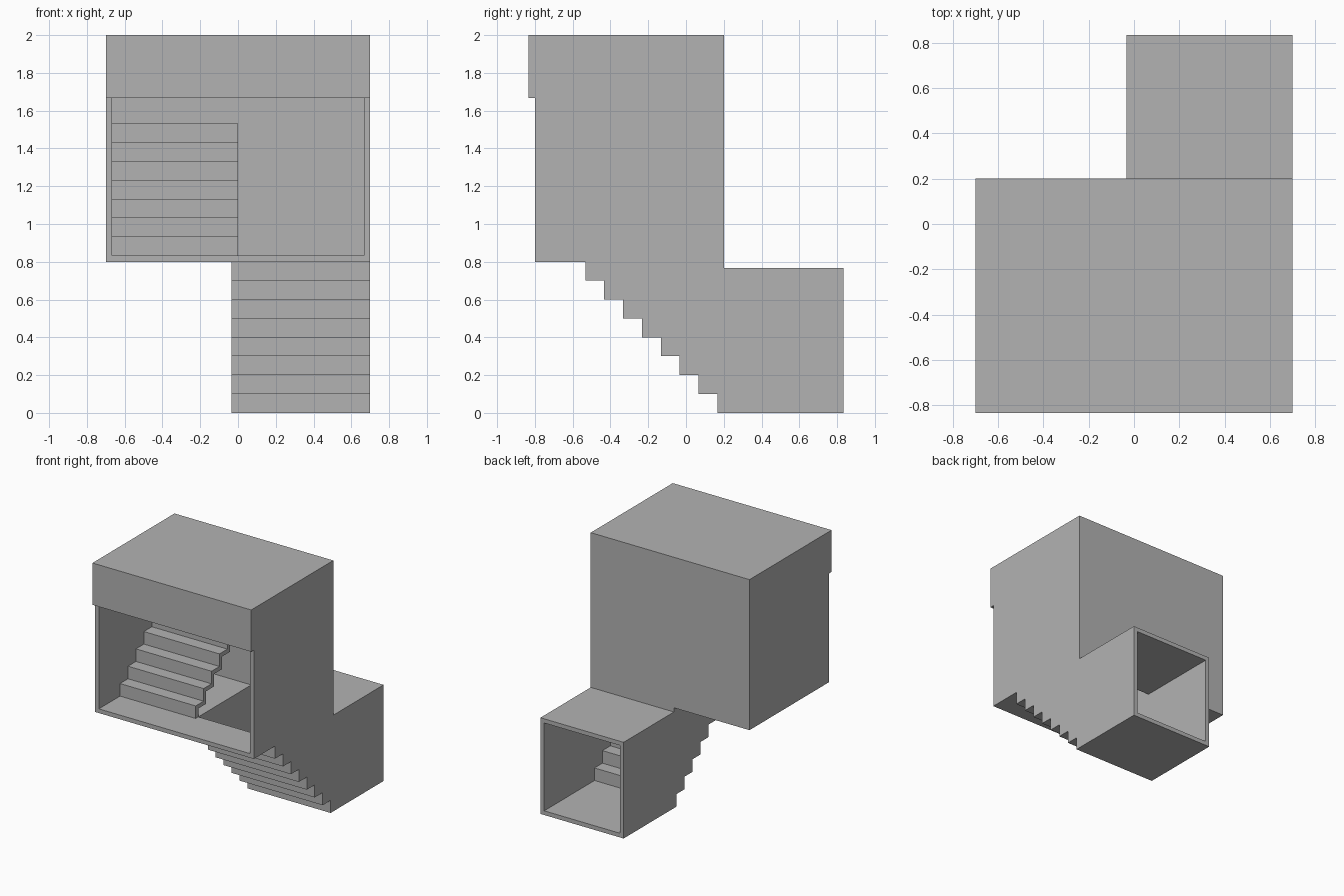
import bpy
import bmesh

if "Cube" in bpy.data.objects:
    bpy.data.objects.remove(bpy.data.objects["Cube"], do_unlink=True)

T = 1 / 30       # panel thickness
S = 0.1          # step rise and run
W = 0.7          # half width
FRONT, BACK, END = -0.8, 0.2, 0.8 + T
BASE, TOP = 0.8, 2.0
ROOF = BASE - T  # top of the lower passage
START = -0.5 - T # first riser of both flights

grey = bpy.data.materials.new("concrete grey")
grey.use_nodes = True
colour = (0.45, 0.45, 0.45, 1)
grey.diffuse_color = colour
grey.node_tree.nodes["Principled BSDF"].inputs["Base Color"].default_value = colour


def prism(name, profile, x0, x1):
    """Extrude a (y, z) outline across x."""
    bm = bmesh.new()
    face = bm.faces.new([bm.verts.new((x0, y, z)) for y, z in profile])
    out = bmesh.ops.extrude_face_region(bm, geom=[face])
    moved = [v for v in out["geom"] if isinstance(v, bmesh.types.BMVert)]
    bmesh.ops.translate(bm, verts=moved, vec=(x1 - x0, 0, 0))
    bmesh.ops.recalc_face_normals(bm, faces=bm.faces)
    mesh = bpy.data.meshes.new(name)
    bm.to_mesh(mesh)
    bm.free()
    mesh.materials.append(grey)
    obj = bpy.data.objects.new(name, mesh)
    bpy.context.collection.objects.link(obj)
    return obj


def box(name, x0, x1, y0, y1, z0, z1):
    return prism(name, [(y0, z0), (y1, z0), (y1, z1), (y0, z1)], x0, x1)


def zigzag(y, z, rise, count):
    """Step outline: riser first, then tread."""
    pts = [(y, z)]
    for i in range(count):
        z += rise
        pts.append((y, z))
        y += S
        pts.append((y, z))
    return pts


# Stepped underside shared by the lower walls
under = zigzag(START, BASE, -S, 8)[:-1] + [(END, 0)]

# Upper room shell
box("left_room_wall", -W, T - W, FRONT, BACK, BASE, TOP - T)
prism("right_wall", [(FRONT, TOP - T), (FRONT, BASE)] + under
      + [(END, ROOF), (BACK, ROOF), (BACK, TOP - T)], W - T, W)
box("roof", -W, W, FRONT, BACK, TOP - T, TOP)
box("back_wall_beside_passage", T - W, -T, BACK - T, BACK, BASE, TOP - T)
box("back_wall_over_passage", -T, W - T, BACK - T, BACK, ROOF, TOP - T)
box("front_fascia", -W, W, FRONT - T, FRONT, TOP - S * 3 - T, TOP)

# Room floor around the stairwell opening
box("front_floor", T - W, W - T, FRONT, START, BASE, BASE + T)
box("side_floor", T - W, 0, START, BACK - T, BASE, BASE + T)

# Lower passage
prism("passage_side_wall", under + [(END, ROOF), (BACK, ROOF), (BACK, BASE)], -T, 0)
box("passage_roof", 0, W - T, BACK - T, END, ROOF - T, ROOF)

# Flight going down, continuing into the passage floor
lower = [(START, BASE + T)] + under[1:]
inner = [(y + T, z + T) for y, z in under[:-1]] + [(END, T)]
prism("lower_stairs", lower + inner[::-1], 0, W - T)

# Flight going up to the back wall, open underneath
upper = zigzag(START, BASE + T, S, 7)
inner = [(y + T, z - T) for y, z in upper]
inner[0] = (START + T, BASE + T)
inner[-1] = (BACK - T, inner[-1][1])
prism("upper_stairs", upper + inner[::-1], T - W, 0)
